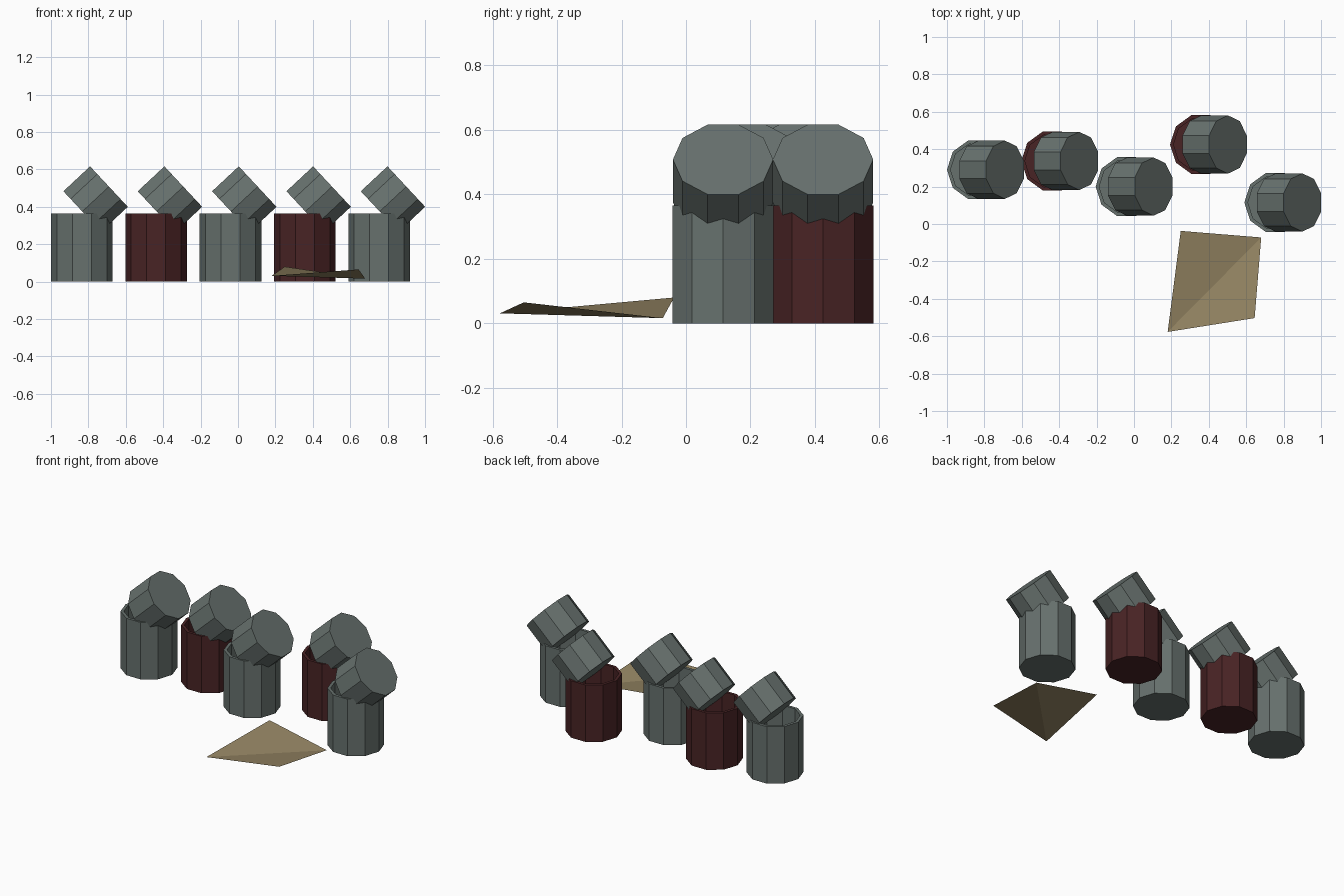
import bpy, bmesh, math
from mathutils import Matrix, Vector

if "Cube" in bpy.data.objects:
    bpy.data.objects.remove(bpy.data.objects["Cube"])


def material(name, rgb):
    m = bpy.data.materials.new(name)
    m.diffuse_color = (*rgb, 1)
    m.use_nodes = True
    m.node_tree.nodes["Principled BSDF"].inputs["Base Color"].default_value = m.diffuse_color
    return m


GREY = material("grey metal", (0.135, 0.165, 0.155))
RED = material("dark red", (0.066, 0.017, 0.018))
TAN = material("tan cloth", (0.30, 0.235, 0.125))


def add_object(name, bm, mat):
    bmesh.ops.recalc_face_normals(bm, faces=bm.faces)
    me = bpy.data.meshes.new(name)
    bm.to_mesh(me)
    bm.free()
    me.materials.append(mat)
    ob = bpy.data.objects.new(name, me)
    bpy.context.collection.objects.link(ob)
    return ob


def ring(bm, radius, z):
    # decagon with corners on the x axis
    return [bm.verts.new((radius * math.cos(math.radians(36 * i)),
                          radius * math.sin(math.radians(36 * i)), z)) for i in range(10)]


def loft(profile, matrix):
    # stack of decagons closed at both ends
    bm = bmesh.new()
    rings = [ring(bm, r, z) for r, z in profile]
    for a, b in zip(rings, rings[1:]):
        for i in range(10):
            j = (i + 1) % 10
            bm.faces.new((a[i], a[j], b[j], b[i]))
    bm.faces.new(rings[0])
    bm.faces.new(rings[-1])
    bm.transform(matrix)
    return bm


# open container: outer wall, rim, inner wall, floor
BODY = [(0.165, 0), (0.165, 0.365), (0.146, 0.365), (0.146, 0.03)]
# tilted solid drum resting in the opening
LID = [(0.1555, -0.195), (0.1555, 0)]
TILT = Matrix.Rotation(math.radians(47), 4, 'Y') @ Matrix.Rotation(math.radians(90), 4, 'Z')

for n, y in enumerate((0.29, 0.337, 0.20, 0.425, 0.115)):
    x = -0.835 + 0.3975 * n
    add_object(f"container_{n + 1}", loft(BODY, Matrix.Translation((x, y, 0))),
               RED if n in (1, 3) else GREY)
    add_object(f"tilted_lid_{n + 1}",
               loft(LID, Matrix.Translation((x + 0.145, y, 0.508)) @ TILT), GREY)

# creased cloth sheet folded along its low diagonal
bm = bmesh.new()
a, b, c, d = [bm.verts.new(p) for p in ((0.25, -0.037, 0.08), (0.68, -0.072, 0.016),
                                        (0.645, -0.503, 0.065), (0.18, -0.577, 0.031))]
bm.faces.new((a, d, b))
bm.faces.new((d, c, b))
add_object("cloth_sheet", bm, TAN)
